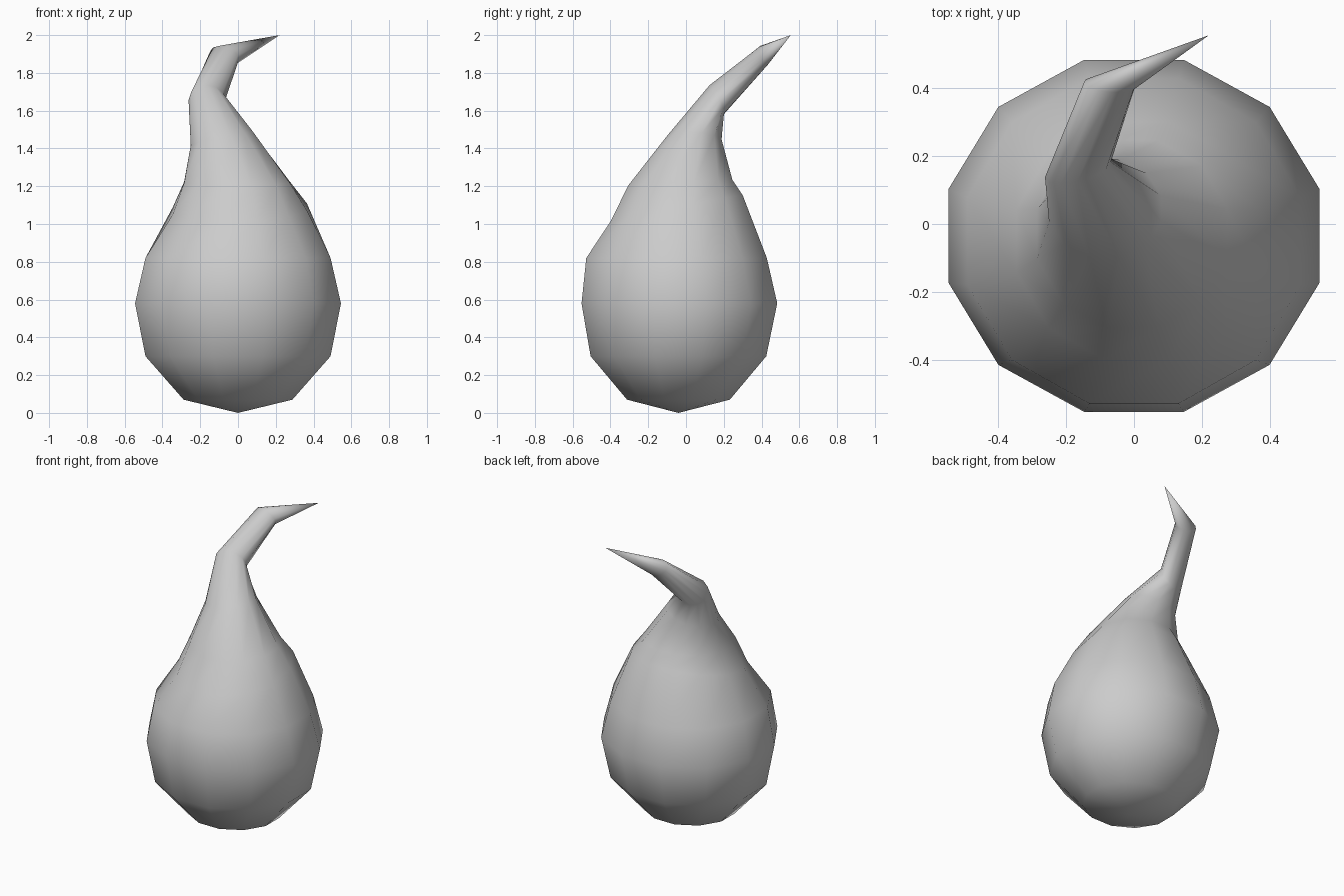
import bpy, bmesh, math
from mathutils import Vector

if "Cube" in bpy.data.objects:
    bpy.data.objects.remove(bpy.data.objects["Cube"])

SIDES = 12

# Cross-sections from bottom to top: centre, half-axis to the right, half-axis to the back
SECTIONS = [
    ((0, -.04, .07), (.288, 0, 0), (0, .272, 0)),
    ((0, -.04, .30), (.49, 0, 0), (0, .465, 0)),
    ((0, -.035, .58), (.545, 0, 0), (0, .518, 0)),
    ((0, -.05, .82), (.49, 0, 0), (0, .478, 0)),
    ((.01, -.05, 1.08), (.355, 0, .01), (0, .35, .07)),
    ((-.005, -.03, 1.22), (.28, 0, 0), (0, .275, .015)),
    ((-.085, .045, 1.45), (.165, 0, .035), (0, .143, -.01)),
    ((-.165, .16, 1.655), (.09, .012, .02), (.025, .038, -.075)),
    ((-.072, .41, 1.89), (.073, -.01, -.01), (.01, .02, -.05)),
]

bm = bmesh.new()
k = 1 / math.cos(math.radians(15))
rings = []
for c, a, b in SECTIONS:
    c, a, b = Vector(c), Vector(a) * k, Vector(b) * k
    angles = [math.radians(15 + 360 * i / SIDES) for i in range(SIDES)]
    rings.append([bm.verts.new(c + a * math.cos(t) + b * math.sin(t)) for t in angles])

# Body and curling stem skin
for low, high in zip(rings, rings[1:]):
    for i in range(SIDES):
        j = (i + 1) % SIDES
        bm.faces.new((low[i], low[j], high[j], high[i]))

# Bottom point and stem tip
base = bm.verts.new((0, -.04, 0))
tip = bm.verts.new((.22, .555, 2))
for i in range(SIDES):
    j = (i + 1) % SIDES
    bm.faces.new((base, rings[0][j], rings[0][i]))
    bm.faces.new((rings[-1][i], rings[-1][j], tip))

bmesh.ops.recalc_face_normals(bm, faces=bm.faces)
for f in bm.faces:
    f.smooth = True
mesh = bpy.data.meshes.new("gourd")
bm.to_mesh(mesh)
bm.free()

grey = bpy.data.materials.new("light grey")
grey.diffuse_color = (.6, .6, .6, 1)
grey.use_nodes = True
grey.node_tree.nodes["Principled BSDF"].inputs["Base Color"].default_value = grey.diffuse_color
mesh.materials.append(grey)
gourd = bpy.data.objects.new("gourd", mesh)
bpy.context.collection.objects.link(gourd)
